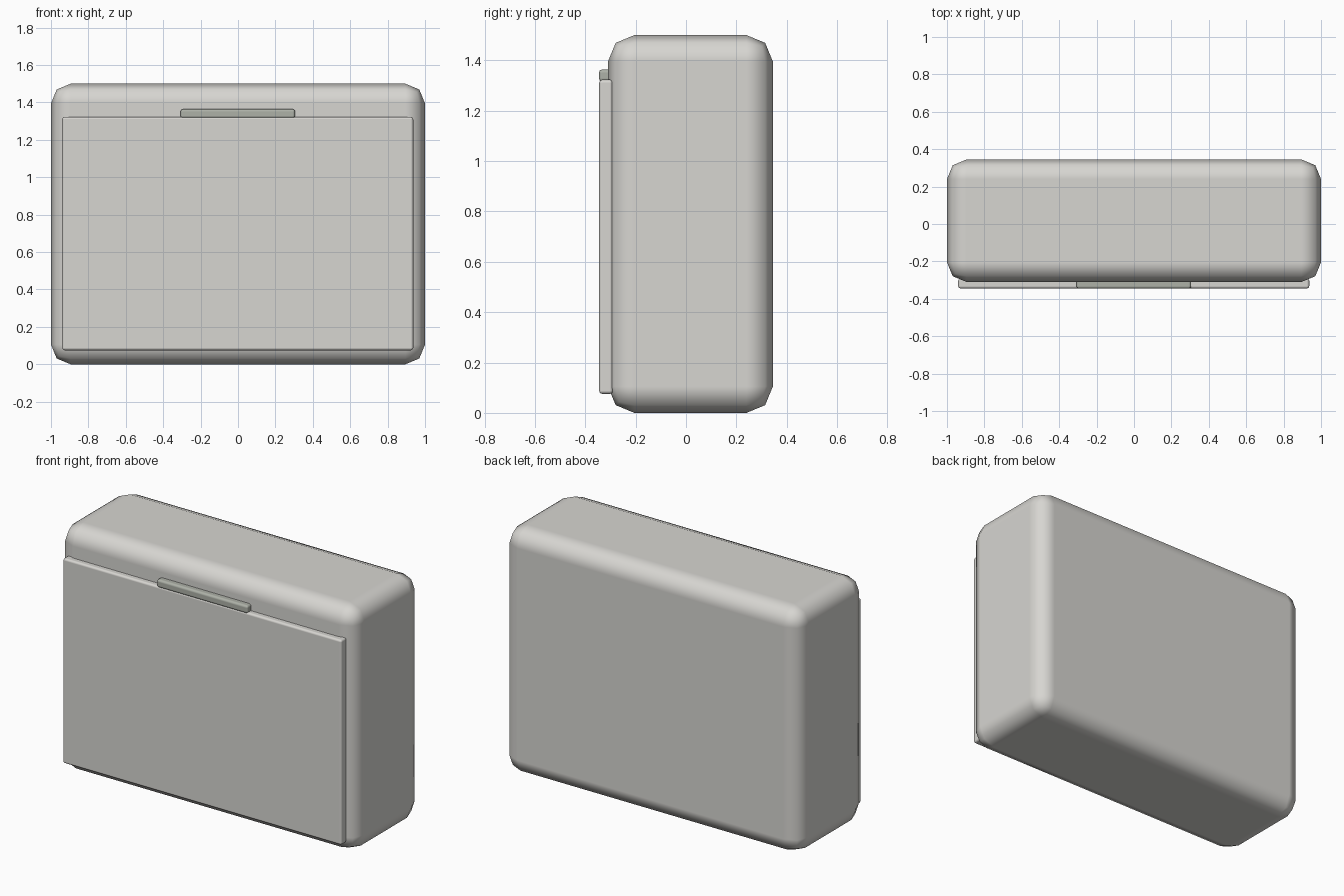
import bpy
import math

cube = bpy.data.objects.get("Cube")
if cube:
    bpy.data.objects.remove(cube, do_unlink=True)


def material(name, rgb):
    mat = bpy.data.materials.new(name)
    mat.use_nodes = True
    color = (*rgb, 1.0)
    mat.diffuse_color = color
    mat.node_tree.nodes["Principled BSDF"].inputs["Base Color"].default_value = color
    return mat


def rounded_box(name, low, high, radius, segments, mat):
    """Box between two corners with rounded, smooth-shaded edges."""
    center = [(a + b) / 2 for a, b in zip(low, high)]
    bpy.ops.mesh.primitive_cube_add(size=1, location=center)
    obj = bpy.context.object
    obj.name = name
    obj.scale = [b - a for a, b in zip(low, high)]
    bpy.ops.object.transform_apply(location=False, rotation=False, scale=True)
    obj.data.materials.append(mat)
    bevel = obj.modifiers.new("Rounded edges", "BEVEL")
    bevel.width = radius
    bevel.segments = segments
    bevel.limit_method = "ANGLE"
    bevel.angle_limit = math.radians(40)
    bevel.harden_normals = True
    bpy.ops.object.shade_smooth()
    return obj


shell = material("warm light grey", (0.68, 0.67, 0.64))
trim = material("grey green", (0.42, 0.44, 0.39))

# Main casing
rounded_box("body", (-1, -0.31, 0), (1, 0.345, 1.5), 0.105, 2, shell)
# Raised door on the front
rounded_box("front_panel", (-0.94, -0.345, 0.075), (0.937, -0.29, 1.323), 0.013, 2, shell)
# Grip straddling the top edge of the door
rounded_box("handle", (-0.308, -0.346, 1.315), (0.306, -0.295, 1.364), 0.014, 2, trim)
